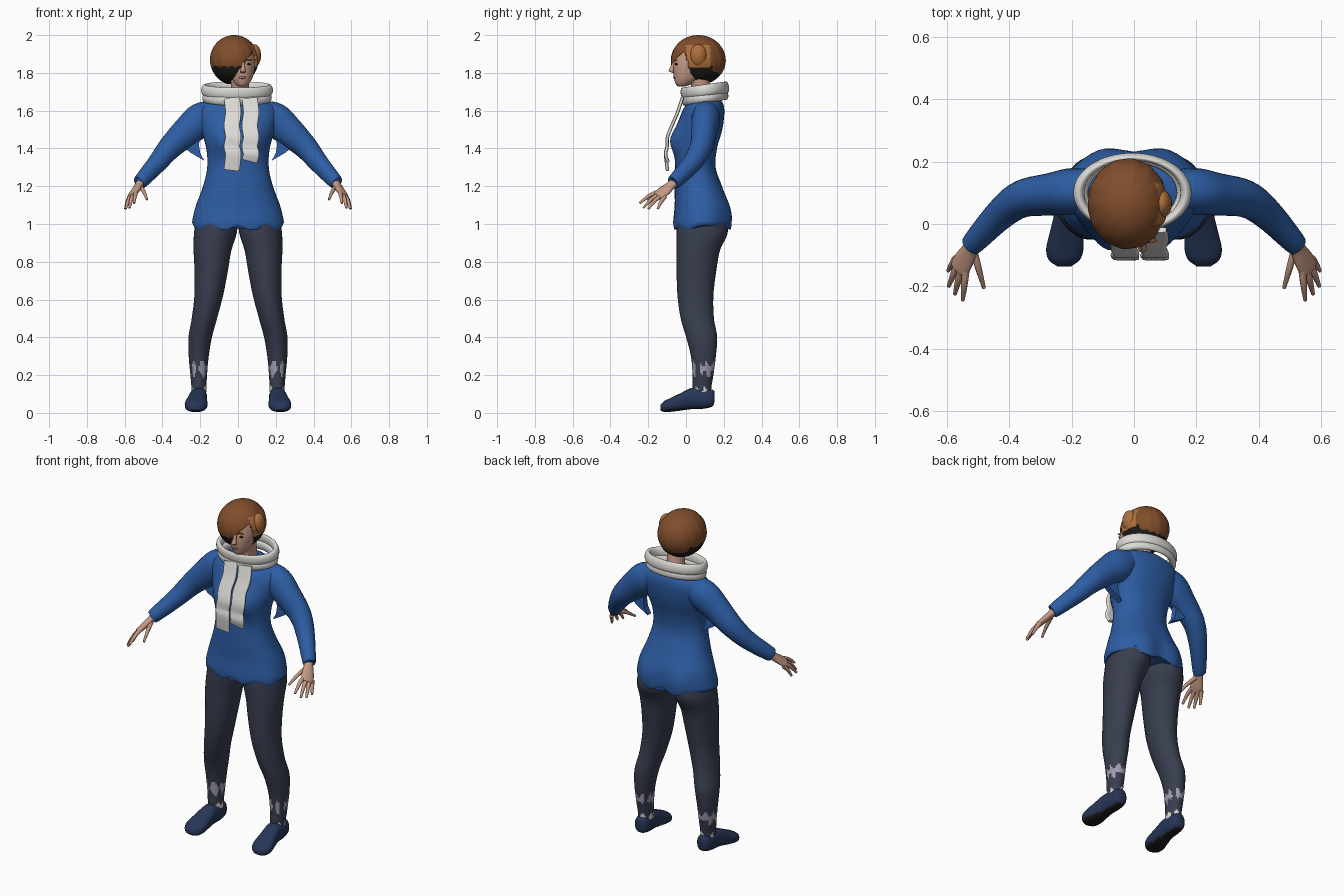
import bpy, bmesh, math
from mathutils import Vector

if "Cube" in bpy.data.objects:
    bpy.data.objects.remove(bpy.data.objects["Cube"])

def colour(name, r, g, b):
    m = bpy.data.materials.new(name)
    m.diffuse_color = (r, g, b, 1)
    m.use_nodes = True
    m.node_tree.nodes["Principled BSDF"].inputs["Base Color"].default_value = m.diffuse_color
    return m

BLUE = colour("tunic blue", 0.026, 0.11, 0.37)
NAVY = colour("legging slate", 0.04, 0.048, 0.078)
SHOE = colour("shoe navy", 0.02, 0.037, 0.095)
WHITE = colour("scarf white", 0.72, 0.71, 0.68)
SKIN = colour("skin", 0.56, 0.32, 0.23)
LILAC = colour("sock lilac", 0.36, 0.34, 0.43)
BLACK = colour("near black", 0.012, 0.011, 0.01)
HAIR = colour("hair brown", 0.22, 0.075, 0.025)
AMBER = colour("hair amber", 0.42, 0.16, 0.045)
LIPS = colour("lip rose", 0.38, 0.16, 0.13)

def finish(name, bm, mats, mirror=False, paint=None):
    """Turn a bmesh into a smooth object, painting faces by a rule."""
    bmesh.ops.recalc_face_normals(bm, faces=bm.faces)
    bm.normal_update()
    if paint:
        for f in bm.faces:
            f.material_index = paint(f.calc_center_median(), f.normal)
    me = bpy.data.meshes.new(name)
    bm.to_mesh(me)
    bm.free()
    for m in mats:
        me.materials.append(m)
    ob = bpy.data.objects.new(name, me)
    bpy.context.collection.objects.link(ob)
    bpy.ops.object.select_all(action='DESELECT')
    ob.select_set(True)
    bpy.context.view_layer.objects.active = ob
    bpy.ops.object.shade_smooth_by_angle(angle=math.radians(50))
    if mirror:
        ob.modifiers.new("Mirror", 'MIRROR').use_mirror_merge = False
    return ob

def spline(pts, steps):
    """Catmull-Rom interpolation of section tuples."""
    out = []
    for i in range(len(pts) - 1):
        a, b, c, d = pts[max(i - 1, 0)], pts[i], pts[i + 1], pts[min(i + 2, len(pts) - 1)]
        for k in range(steps):
            t = k / steps
            out.append([0.5 * (2 * q + (r - p) * t + (2 * p - 5 * q + 4 * r - s) * t * t
                        + (3 * q - p - 3 * r + s) * t ** 3) for p, q, r, s in zip(a, b, c, d)])
    return out + [list(pts[-1])]

def loft(name, pts, mats, u, v=None, n=32, p=1, steps=5, mirror=False, deform=None, paint=None):
    """Skin elliptical sections (x, y, z, radius along u, radius along v)."""
    secs, bm, rings = spline(pts, steps), bmesh.new(), []
    u0 = Vector(u).normalized()
    for i, s in enumerate(secs):
        c = Vector(s[:3])
        t = Vector(secs[min(i + 1, len(secs) - 1)][:3]) - Vector(secs[max(i - 1, 0)][:3])
        vv = Vector(v) if v else t.cross(u0).normalized()
        uu = u0 if v else vv.cross(t).normalized()
        ring = []
        for k in range(n):
            a = 2 * math.pi * k / n
            ca, sa = (math.copysign(abs(w) ** p, w) for w in (math.cos(a), math.sin(a)))
            co = c + uu * ca * s[3] + vv * sa * s[4]
            ring.append(bm.verts.new(deform(co, sa) if deform else co))
        rings.append(ring)
    for r, q in zip(rings, rings[1:]):
        for k in range(n):
            bm.faces.new((r[k], r[(k + 1) % n], q[(k + 1) % n], q[k]))
    bm.faces.new(rings[0])
    bm.faces.new(rings[-1])
    return finish(name, bm, mats, mirror, paint)

def ball(name, centre, size, mat, mirror=False):
    bm = bmesh.new()
    bmesh.ops.create_uvsphere(bm, u_segments=20, v_segments=12, radius=1)
    for w in bm.verts:
        w.co = Vector(centre) + Vector(a * b for a, b in zip(w.co, size))
    return finish(name, bm, [mat], mirror)

X, Y, Z = (1, 0, 0), (0, 1, 0), (0, 0, 1)

# Tunic body, with bust, seat and a wavy hem
def body_shape(c, sa):
    g = lambda q, w: math.exp(-(q / w) ** 2)
    if sa < 0:
        c.y -= 0.035 * g(abs(c.x) - 0.085, 0.06) * g(c.z - 1.44, 0.07)
    else:
        c.y += 0.025 * g(abs(c.x) - 0.11, 0.08) * g(c.z - 1.03, 0.1) * sa
    if c.z < 1.0:
        c.z -= 0.012 * math.sin(abs(c.x) * 38 + c.y * 20)
    return c

loft("tunic", [(0, .08, .98, .235, .145), (0, .08, 1.01, .243, .148), (0, .082, 1.1, .222, .142),
               (0, .065, 1.2, .185, .125), (0, .05, 1.3, .163, .107), (0, .052, 1.4, .168, .112),
               (0, .07, 1.5, .195, .122), (0, .09, 1.59, .21, .113), (0, .1, 1.64, .175, .095),
               (0, .1, 1.67, .10, .07)], [BLUE], X, Y, n=56, p=.9, deform=body_shape)

# Sleeves and the loose cloth under each arm
loft("sleeves", [(.1, .11, 1.6, .06, .06), (.19, .105, 1.555, .09, .075), (.27, .095, 1.49, .08, .068),
                 (.36, .08, 1.405, .064, .06), (.43, .03, 1.32, .052, .05), (.515, -.06, 1.225, .04, .037),
                 (.52, -.065, 1.22, .03, .03)], [BLUE], Z, n=24, mirror=True)
bm = bmesh.new()
flap = [(.31, 1.43), (.255, 1.38), (.178, 1.335), (.2, 1.375), (.207, 1.42), (.195, 1.475), (.26, 1.5)]
face = bm.faces.new([bm.verts.new((x, .075, z)) for x, z in flap])
new = bmesh.ops.extrude_face_region(bm, geom=[face])["geom"]
bmesh.ops.translate(bm, verts=[g for g in new if isinstance(g, bmesh.types.BMVert)], vec=(0, .035, 0))
finish("underarm_cloth", bm, [BLUE], True)

# Hands: palm, then fingers and thumb
loft("palms", [(.505, -.05, 1.235, .025, .024), (.525, -.08, 1.205, .027, .02), (.545, -.115, 1.175, .036, .018),
               (.562, -.145, 1.152, .035, .014), (.566, -.152, 1.147, .02, .008)],
     [SKIN], (.035, .045, -.02), n=16, mirror=True)
fingers = {"index": ((.54, -.15, 1.17), (.55, -.245, 1.11)), "middle": ((.555, -.145, 1.157), (.575, -.225, 1.085)),
           "ring": ((.567, -.13, 1.15), (.595, -.2, 1.08)), "little": ((.572, -.11, 1.145), (.597, -.15, 1.08)),
           "thumb": ((.515, -.085, 1.195), (.482, -.205, 1.13))}
for nm, (a, b) in fingers.items():
    m = [(p + q) / 2 for p, q in zip(a, b)]
    m[2] += .008
    loft(nm + "_fingers", [(*a, .012, .012), (*m, .0105, .0105), (*b, .006, .006)],
         [SKIN], X, n=10, steps=4, mirror=True)

# Leggings with worn patches showing the sock
def worn(c, nrm):
    wob = math.sin(c.x * 130 + c.y * 60) + math.sin(c.y * 170 + c.z * 30)
    if abs(c.z - .232) < .012 + .018 * wob:
        return 1
    return 2 if c.z < .125 + .012 * wob else 0

loft("leggings", [(.11, .085, 1.03, .11, .13), (.12, .085, .95, .113, .135), (.135, .065, .86, .1, .115),
                  (.142, .055, .75, .088, .105), (.155, .05, .62, .076, .095), (.178, .06, .5, .067, .088),
                  (.2, .083, .4, .062, .082), (.208, .092, .3, .053, .066), (.208, .09, .2, .044, .055),
                  (.207, .085, .14, .04, .05), (.207, .085, .08, .038, .045)],
     [NAVY, LILAC, WHITE], X, Y, n=40, steps=8, mirror=True, paint=worn)

# Shoes with dark soles
loft("shoes", [(.207, .15, .085, .018, .03), (.207, .138, .078, .036, .045), (.208, .09, .076, .044, .054),
               (.211, .03, .076, .046, .056), (.217, -.03, .058, .054, .046), (.222, -.08, .043, .06, .037),
               (.224, -.115, .034, .05, .029), (.224, -.136, .028, .022, .014)],
     [SHOE, BLACK], X, Z, p=.8, mirror=True, paint=lambda c, nrm: int(nrm.z < -.75))

# Neck, head and facial features
loft("neck", [(0, .1, 1.62, .055, .055), (.008, .085, 1.7, .048, .05), (.015, .06, 1.8, .05, .055)], [SKIN], X, Y)
loft("head", [(.022, -.025, 1.727, .012, .012), (.022, -.015, 1.738, .033, .038), (.022, .005, 1.77, .053, .068),
              (.02, .022, 1.82, .068, .09), (.012, .04, 1.87, .08, .106), (0, .05, 1.92, .08, .105),
              (-.01, .06, 1.97, .045, .06)], [SKIN], X, Y)
loft("nose", [(.026, -.062, 1.858, .007, .008), (.027, -.071, 1.832, .009, .012),
              (.027, -.078, 1.81, .014, .014), (.026, -.062, 1.8, .012, .008)], [SKIN], X, Y, n=16)
ball("lips", (.024, -.06, 1.775), (.018, .008, .007), LIPS)
for side, x in (("right", -.005), ("left", .055)):
    ball(side + "_eye", (x, -.05, 1.846), (.013, .008, .006), BLACK)
    ball(side + "_brow", (x, -.053, 1.868), (.018, .007, .003), HAIR)

# Swept bob: an ellipsoid shell with a slanted face opening and dark underside
C, R = Vector((-.02, .065, 1.868)), Vector((.128, .145, .132))
bm = bmesh.new()
bmesh.ops.create_uvsphere(bm, u_segments=96, v_segments=64, radius=1)
for w in bm.verts:
    a = math.atan2(w.co.y, w.co.x)
    k = 1 + .008 * math.sin(14 * a + 3 * w.co.z)
    w.co = C + Vector((w.co.x * R.x * k, w.co.y * R.y * k, w.co.z * R.z))

def is_open(c):
    fringe = c.x > -.05 + (c.z - 1.74) * .75
    return (fringe and c.y < .035 - .25 * max(0, c.z - 1.75) and c.z < 1.92) or c.z < 1.742

bmesh.ops.delete(bm, geom=[f for f in bm.faces if is_open(f.calc_center_median())], context='FACES')

def hair_paint(c, nrm):
    if c.x > .06 and .0 < c.y < .13 and 1.83 < c.z < 1.945:
        return 1
    low = 1.835 if c.y < .14 else 1.815 - .5 * (c.y - .14)
    return 2 if c.z < low + .004 * math.sin(c.x * 150) else 0

hair = finish("hair", bm, [HAIR, AMBER, BLACK], paint=hair_paint)
sol = hair.modifiers.new("Thickness", 'SOLIDIFY')
sol.thickness = .012
ball("tucked_lock", (.088, .065, 1.892), (.034, .045, .06), AMBER)

# Scarf: two stacked rolls and two hanging tails
for nm, z, rad, minor, h in (("upper", 1.708, .172, .018, 1.7), ("lower", 1.668, .163, .021, 1.25)):
    bpy.ops.mesh.primitive_torus_add(major_segments=64, minor_segments=16, major_radius=rad, minor_radius=minor,
                                     location=(-.005, .1, z), rotation=(.14, 0, 0))
    ob = bpy.context.object
    ob.name = "scarf_" + nm + "_roll"
    ob.scale = (1, .68, h)
    ob.data.materials.append(WHITE)
    bpy.ops.object.shade_smooth()
for nm, x, end in (("right", -.033, 1.285), ("left", .062, 1.335)):
    path = [(-.02, 1.665), (-.045, 1.59), (-.075, 1.52), (-.098, 1.46), (-.1, 1.41), (-.108, 1.37), (-.098, end)]
    loft("scarf_" + nm + "_tail", [(x + .008 * (i % 2), y, z, .042, .009) for i, (y, z) in enumerate(path)],
         [WHITE], X, n=24, p=.45)
